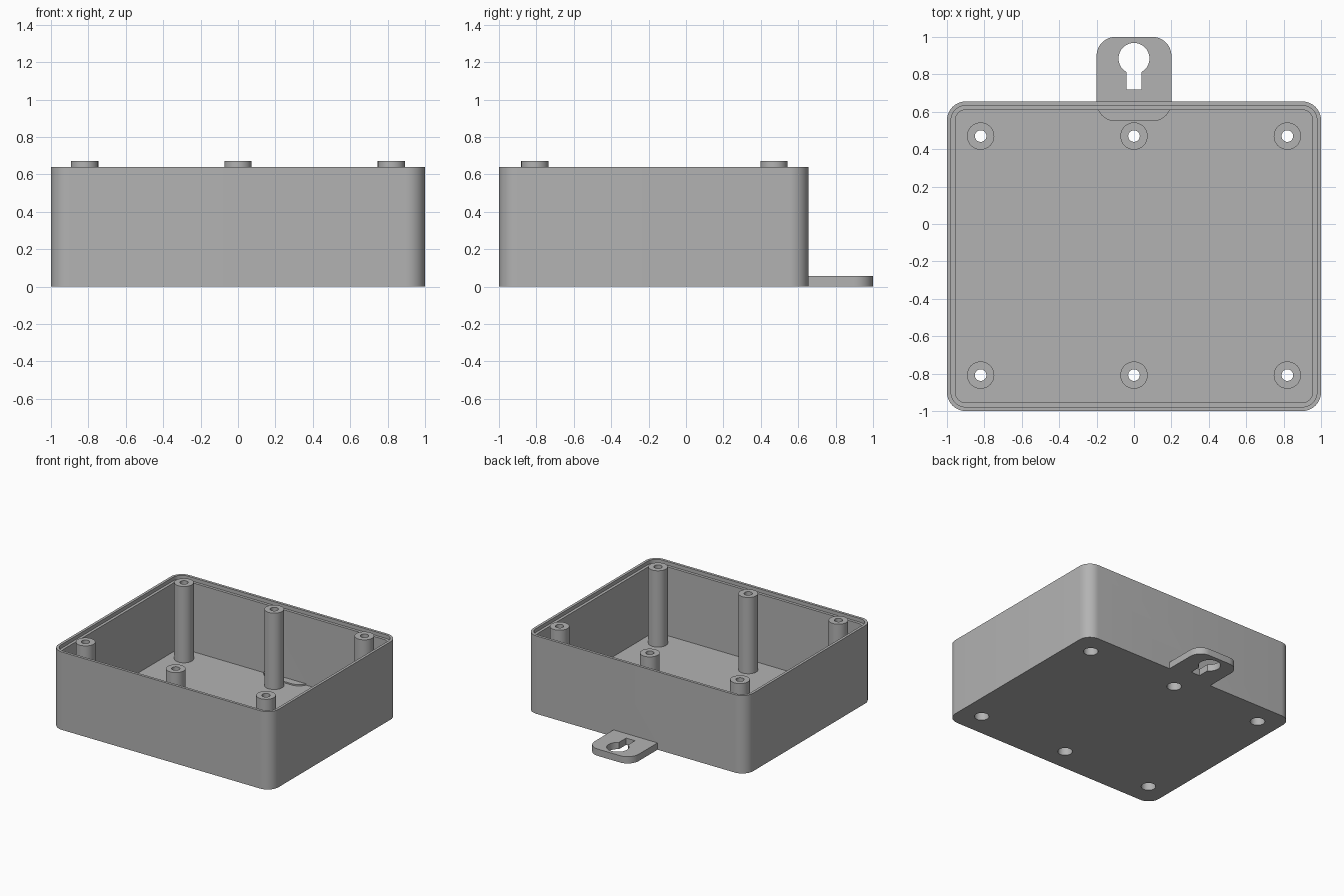
import bpy, bmesh
from math import sin, cos, pi, asin

if "Cube" in bpy.data.objects:
    bpy.data.objects.remove(bpy.data.objects["Cube"])

grey = bpy.data.materials.new("plain grey")
grey.use_nodes = True
COLOUR = (0.45, 0.45, 0.45, 1)
grey.diffuse_color = COLOUR
grey.node_tree.nodes["Principled BSDF"].inputs["Base Color"].default_value = COLOUR

HEIGHT, FLOOR, WALL, STEP = 0.64, 0.045, 0.045, 0.022
BACK, FRONT = 0.655, -1.0
POST_TOP, BORE_TOP = 0.672, 0.25
POST_R, SCREW_R, HEAD_R = 0.073, 0.031, 0.055


def arc(cx, cy, r, a0, a1, n):
    return [(cx + r * cos(a0 + (a1 - a0) * i / n), cy + r * sin(a0 + (a1 - a0) * i / n))
            for i in range(n + 1)]


def rounded(x, y0, y1, r, n=10):
    corners = [(x - r, y1 - r), (r - x, y1 - r), (r - x, y0 + r), (x - r, y0 + r)]
    return [p for k, (cx, cy) in enumerate(corners)
            for p in arc(cx, cy, r, k * pi / 2, (k + 1) * pi / 2, n)]


def loft(name, sections, closed=False):
    """Skin a list of (outline, z); cap both ends, or close it into a ring."""
    bm = bmesh.new()
    loops = [[bm.verts.new((x, y, z)) for x, y in pts] for pts, z in sections]
    pairs = list(zip(loops, loops[1:]))
    if closed:
        pairs.append((loops[-1], loops[0]))
    else:
        bm.faces.new(loops[0])
        bm.faces.new(loops[-1])
    for a, b in pairs:
        for i in range(len(a)):
            j = (i + 1) % len(a)
            bm.faces.new((a[i], a[j], b[j], b[i]))
    bmesh.ops.recalc_face_normals(bm, faces=bm.faces)
    mesh = bpy.data.meshes.new(name)
    bm.to_mesh(mesh)
    bm.free()
    mesh.materials.append(grey)
    obj = bpy.data.objects.new(name, mesh)
    bpy.context.collection.objects.link(obj)
    return obj


def combine(obj, other, operation):
    """Apply a boolean and remove the helper."""
    mod = obj.modifiers.new(operation.lower(), "BOOLEAN")
    mod.operation, mod.object, mod.solver = operation, other, "EXACT"
    bpy.context.view_layer.update()
    graph = bpy.context.evaluated_depsgraph_get()
    mesh = bpy.data.meshes.new_from_object(obj.evaluated_get(graph))
    obj.modifiers.clear()
    obj.data = mesh
    bpy.data.objects.remove(other)


def smooth(obj):
    bpy.ops.object.select_all(action="DESELECT")
    obj.select_set(True)
    bpy.context.view_layer.objects.active = obj
    bpy.ops.object.shade_smooth_by_angle(angle=pi / 6)


# Open case: outer wall, rim, stepped lid seat, inner wall and floor
def wall_line(inset):
    return rounded(1 - inset, FRONT + inset, BACK - inset, 0.1 - inset)


case = loft("case", [
    (wall_line(0), 0), (wall_line(0), HEIGHT),
    (wall_line(STEP), HEIGHT), (wall_line(STEP), HEIGHT - 0.03),
    (wall_line(WALL), HEIGHT - 0.03), (wall_line(WALL), FLOOR)])

# Hanging tab with a keyhole, fused through the back wall
tab = loft("hanging_tab", [(rounded(0.2, 0.55, 1.0, 0.1), z) for z in (0, 0.056)])
HOLE_R, SLOT = 0.083, 0.04
half = asin(SLOT / HOLE_R)
keyhole = arc(0, 0.885, HOLE_R, half - pi / 2, 1.5 * pi - half, 32)
keyhole += [(-SLOT, 0.72), (SLOT, 0.72)]
combine(tab, loft("keyhole_cutter", [(keyhole, z) for z in (-0.1, 0.2)]), "DIFFERENCE")
combine(case, tab, "UNION")

# Screw posts, each over a screw head hole in the floor
def circle(x, y, r):
    return arc(x, y, r, 0, 2 * pi, 32)[:-1]


for side, x in (("right", -0.82), ("middle", 0), ("left", 0.82)):
    for end, y in (("front", -0.808), ("back", 0.47)):
        combine(case, loft("hole_cutter", [(circle(x, y, HEAD_R), z) for z in (-0.1, 0.2)]),
                "DIFFERENCE")
        profile = [(POST_R, FLOOR), (POST_R, POST_TOP), (SCREW_R, POST_TOP),
                   (SCREW_R, BORE_TOP), (HEAD_R, BORE_TOP), (HEAD_R, FLOOR)]
        smooth(loft(f"{end}_{side}_post", [(circle(x, y, r), z) for r, z in profile], True))

smooth(case)
